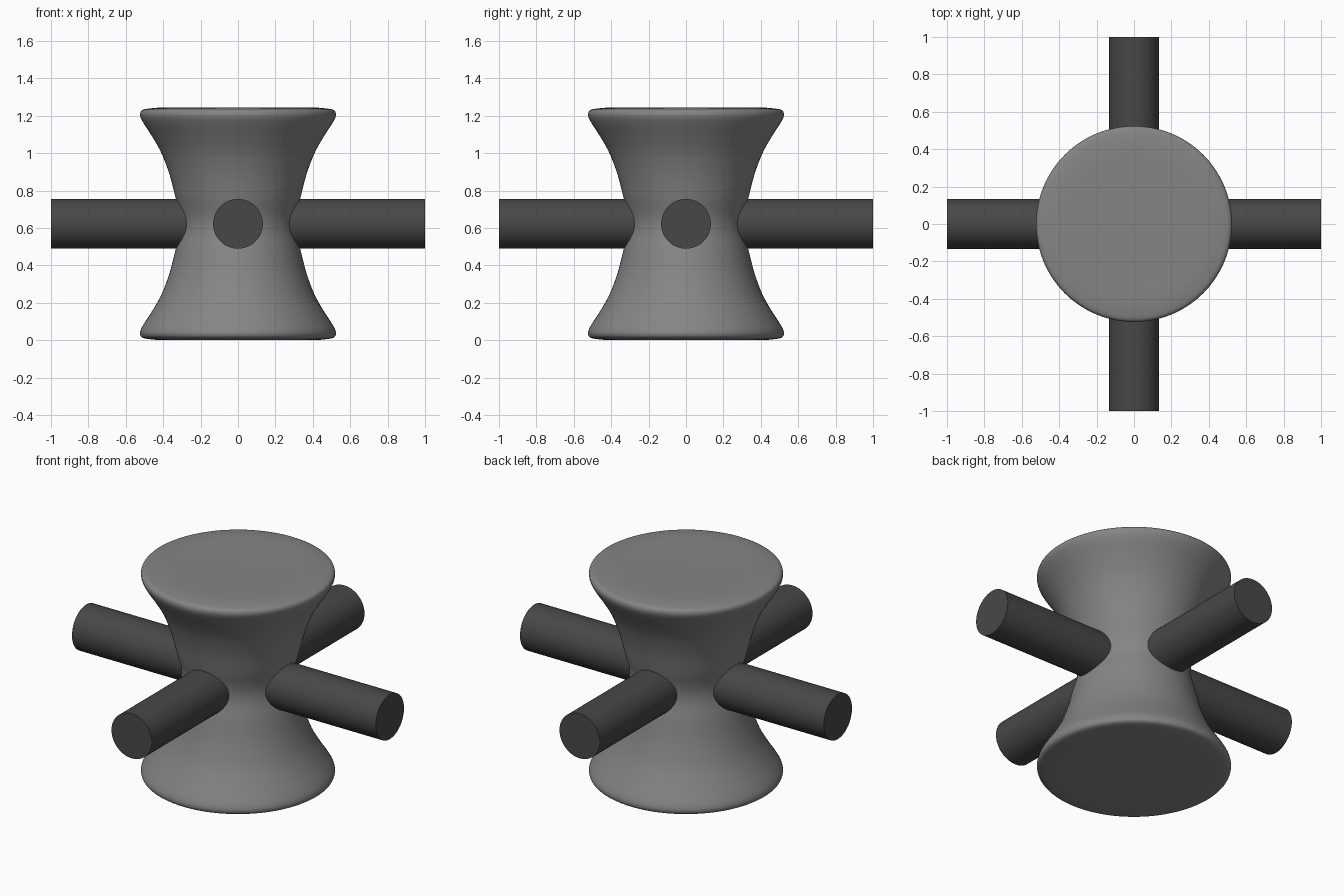
import bpy, bmesh, math
from mathutils import Vector, Matrix

if "Cube" in bpy.data.objects:
    bpy.data.objects.remove(bpy.data.objects["Cube"])

MID = 0.6225  # height of the waist and pipe axes


def material(name, v):
    m = bpy.data.materials.new(name)
    m.diffuse_color = (v, v, v, 1)
    m.use_nodes = True
    m.node_tree.nodes["Principled BSDF"].inputs["Base Color"].default_value = m.diffuse_color
    return m


def finish(name, bm, mat, angle):
    bmesh.ops.recalc_face_normals(bm, faces=bm.faces)
    me = bpy.data.meshes.new(name)
    bm.to_mesh(me)
    bm.free()
    ob = bpy.data.objects.new(name, me)
    bpy.context.collection.objects.link(ob)
    me.materials.append(mat)
    bpy.ops.object.select_all(action='DESELECT')
    ob.select_set(True)
    bpy.context.view_layer.objects.active = ob
    bpy.ops.object.shade_smooth_by_angle(angle=math.radians(angle))


def catmull(pts, steps):
    # smooth curve through (radius, height) points
    p = [Vector(q) for q in pts]
    p = [2 * p[0] - p[1]] + p + [2 * p[-1] - p[-2]]
    out = []
    for i in range(1, len(p) - 2):
        a, b, c, d = p[i - 1:i + 3]
        for s in range(steps):
            t = s / steps
            out.append(0.5 * (2 * b + (c - a) * t + (2 * a - 5 * b + 4 * c - d) * t * t
                              + (3 * b - a - 3 * c + d) * t ** 3))
    return out + [p[-2]]


light = material("mid_grey", 0.235)
dark = material("dark_grey", 0.064)

# Waisted hub: upper half profile mirrored to the lower half, then revolved
upper = [(0.305, 0.0), (0.312, 0.06), (0.333, 0.135), (0.365, 0.26), (0.408, 0.375),
         (0.455, 0.46), (0.50, 0.53), (0.52, 0.567), (0.523, 0.592), (0.51, 0.609),
         (0.47, 0.617), (0.41, 0.6215), (0.30, 0.6215)]
profile = [(r, -z) for r, z in reversed(upper[1:])] + upper
curve = catmull(profile, 4)
bm = bmesh.new()
SEG = 96
rings = [[bm.verts.new((q.x * math.cos(2 * math.pi * k / SEG),
                        q.x * math.sin(2 * math.pi * k / SEG), MID + q.y))
          for k in range(SEG)] for q in curve]
for a, b in zip(rings, rings[1:]):
    for k in range(SEG):
        j = (k + 1) % SEG
        bm.faces.new((a[k], a[j], b[j], b[k]))
bm.faces.new(rings[0])
bm.faces.new(rings[-1])
finish("waisted_hub", bm, light, 60)

# Two round bars crossing through the waist
for name, axis in (("bar_left_right", 'Y'), ("bar_front_back", 'X')):
    bm = bmesh.new()
    bmesh.ops.create_cone(bm, cap_ends=True, segments=64, radius1=0.133, radius2=0.133, depth=2,
                          matrix=Matrix.Translation((0, 0, MID)) @ Matrix.Rotation(math.pi / 2, 4, axis))
    finish(name, bm, dark, 30)
